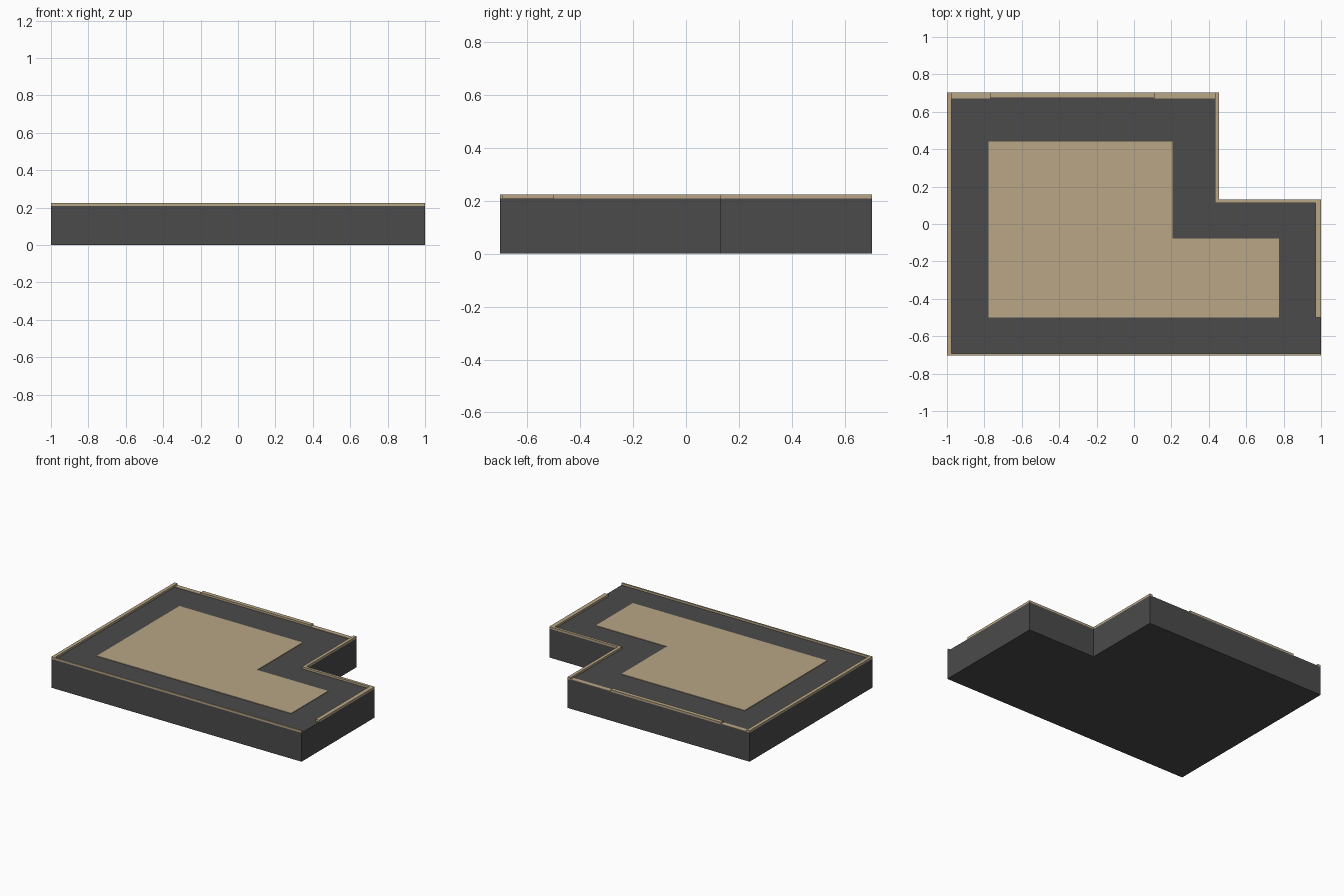
import bpy, bmesh

if "Cube" in bpy.data.objects:
    bpy.data.objects.remove(bpy.data.objects["Cube"])

def material(name, color):
    m = bpy.data.materials.new(name)
    m.diffuse_color = color
    m.use_nodes = True
    m.node_tree.nodes["Principled BSDF"].inputs["Base Color"].default_value = m.diffuse_color
    return m

dark = material("dark_grey", (0.07, 0.07, 0.07, 1))
tan = material("tan", (0.48, 0.38, 0.24, 1))

def prism(name, outline, z0, z1, mat):
    """Extrude a flat outline from z0 up to z1."""
    bm = bmesh.new()
    face = bm.faces.new([bm.verts.new((x, y, z0)) for x, y in outline])
    ext = bmesh.ops.extrude_face_region(bm, geom=[face], use_keep_orig=True)
    verts = [g for g in ext["geom"] if isinstance(g, bmesh.types.BMVert)]
    bmesh.ops.translate(bm, verts=verts, vec=(0, 0, z1 - z0))
    bmesh.ops.recalc_face_normals(bm, faces=bm.faces)
    mesh = bpy.data.meshes.new(name)
    bm.to_mesh(mesh)
    bm.free()
    mesh.materials.append(mat)
    ob = bpy.data.objects.new(name, mesh)
    bpy.context.collection.objects.link(ob)
    return ob

def ell(x0, x1, y0, y1, nx, ny):
    """L outline with its back right corner notched out at (nx, ny)."""
    return [(x0, y0), (x1, y0), (x1, ny), (nx, ny), (nx, y1), (x0, y1)]

def rect(x0, x1, y0, y1):
    return [(x0, y0), (x1, y0), (x1, y1), (x0, y1)]

BASE, RIM = 0.208, 0.223

# Slab and the slightly raised inlay
prism("base_slab", ell(-1, 1, -0.703, 0.703, 0.455, 0.132), 0, BASE, dark)
prism("top_panel", ell(-0.778, 0.775, -0.50, 0.442, 0.207, -0.077), BASE - 0.01, BASE + 0.004, tan)

# Rim strips around the edge; the back flanks are almost flush
rims = {
    "left_rim": (-1, -0.975, -0.703, 0.703, RIM),
    "front_rim": (-0.975, 1, -0.703, -0.692, RIM),
    "right_rim": (0.97, 1, -0.50, 0.112, RIM),
    "step_back_rim": (0.432, 1, 0.112, 0.132, RIM),
    "step_side_rim": (0.432, 0.455, 0.132, 0.703, RIM),
    "back_rim": (-0.77, 0.11, 0.674, 0.703, RIM),
    "back_left_sill": (-0.975, -0.77, 0.67, 0.703, BASE + 0.003),
    "back_right_sill": (0.11, 0.432, 0.67, 0.703, BASE + 0.003),
}
for name, (x0, x1, y0, y1, top) in rims.items():
    prism(name, rect(x0, x1, y0, y1), BASE, top, tan)
